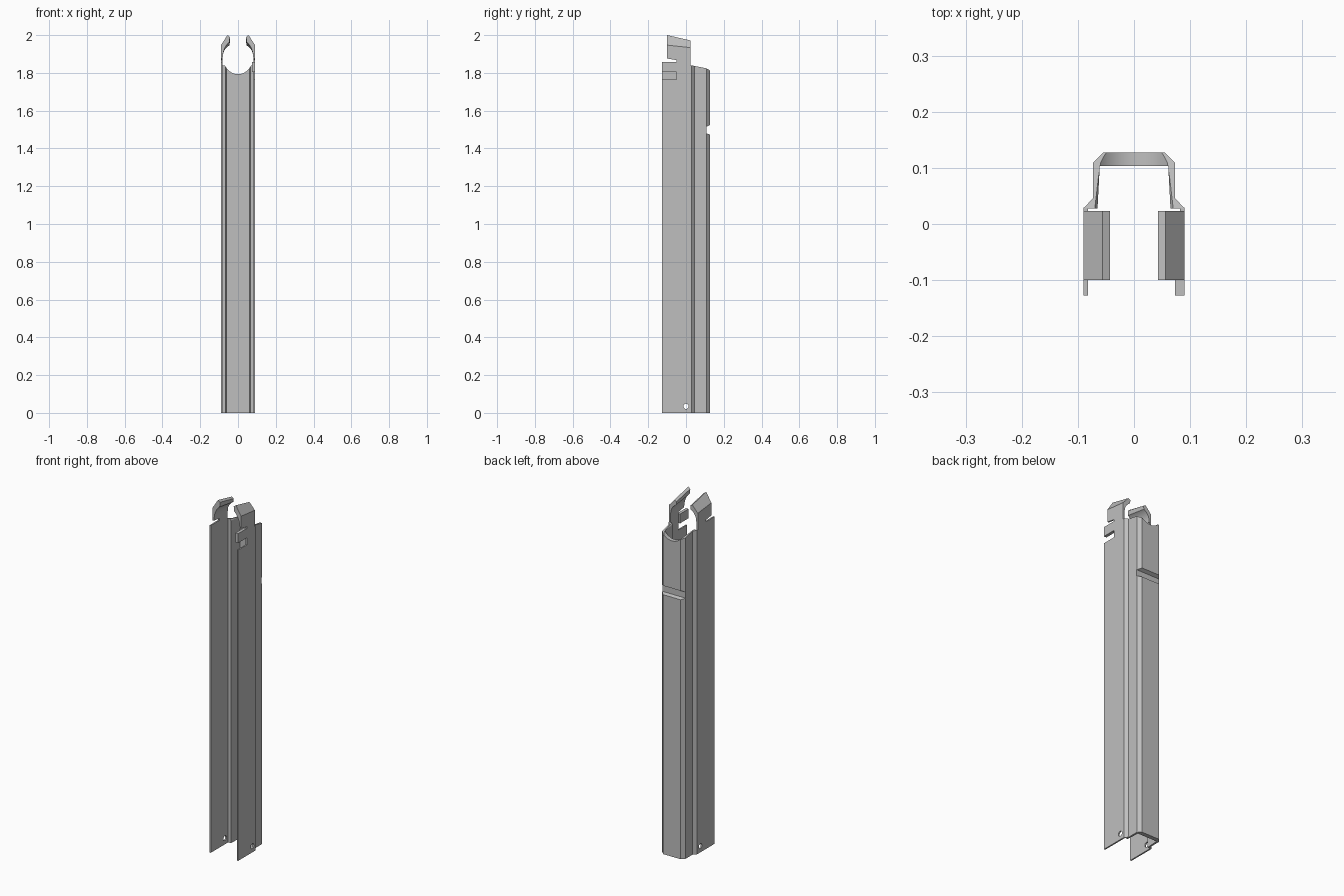
import bpy, bmesh, math
from mathutils import Vector

old = bpy.data.objects.get("Cube")
if old:
    bpy.data.objects.remove(old, do_unlink=True)

grey = bpy.data.materials.new("plain_grey")
grey.use_nodes = True
colour = (0.52, 0.52, 0.52, 1)
grey.diffuse_color = colour
grey.node_tree.nodes["Principled BSDF"].inputs["Base Color"].default_value = colour


def prism(name, profile, axis, low, high, shape=None):
    """Extrude a 2D profile along an axis; shape may move each vertex."""
    place = {"x": lambda a, b, t: (t, a, b),
             "y": lambda a, b, t: (a, t, b),
             "z": lambda a, b, t: (a, b, t)}[axis]
    bm = bmesh.new()
    ends = [[bm.verts.new(place(a, b, t)) for a, b in profile] for t in (low, high)]
    for ring in ends:
        bm.faces.new(ring)
    n = len(profile)
    for i in range(n):
        j = (i + 1) % n
        bm.faces.new((ends[0][i], ends[0][j], ends[1][j], ends[1][i]))
    if shape:
        for v in bm.verts:
            shape(v.co)
    bmesh.ops.recalc_face_normals(bm, faces=bm.faces)
    mesh = bpy.data.meshes.new(name)
    bm.to_mesh(mesh)
    bm.free()
    mesh.materials.append(grey)
    obj = bpy.data.objects.new(name, mesh)
    bpy.context.collection.objects.link(obj)
    return obj


def ellipse(ca, cb, ra, rb, n=48):
    return [(ca + ra * math.cos(math.tau * i / n), cb + rb * math.sin(math.tau * i / n))
            for i in range(n)]


def rect(a0, b0, a1, b1):
    return [(a0, b0), (a1, b0), (a1, b1), (a0, b1)]


def activate(obj):
    bpy.ops.object.select_all(action="DESELECT")
    obj.select_set(True)
    bpy.context.view_layer.objects.active = obj


def cut(obj, cutter):
    mod = obj.modifiers.new("cut", "BOOLEAN")
    mod.operation, mod.solver, mod.object = "DIFFERENCE", "EXACT", cutter
    activate(obj)
    bpy.ops.object.modifier_apply(modifier=mod.name)
    bpy.data.objects.remove(cutter, do_unlink=True)


# Back channel: bent sheet with a sloping top
half = [(0.055, 0.127), (0.073, 0.109), (0.073, 0.046), (0.09, 0.028),
        (0.065, 0.028), (0.061, 0.103)]
section = half + [(-x, y) for x, y in reversed(half)]


def slope_top(co):
    if co.z > 1:
        co.z -= 0.2 * (co.y - 0.028) + max(0, co.y - 0.109) * 0.4


channel = prism("back_channel", section, "z", 0, 1.84, slope_top)
cut(channel, prism("saddle_cutter", ellipse(0, 1.885, 0.08, 0.092), "y", 0, 0.2))
cut(channel, prism("groove_cutter", [(0.108, 1.48), (0.108, 1.515), (0.15, 1.535),
                                     (0.15, 1.465)], "x", -0.2, 0.2))

# Side plates: the left one has an extra slot below its tongue
lower = [(-0.127, 0), (0.029, 0), (0.029, 1.838), (0.023, 1.838), (0.023, 1.887),
         (-0.1, 1.887), (-0.1, 1.876), (-0.05, 1.868), (-0.05, 1.858), (-0.127, 1.858)]
slot = [(-0.127, 1.805), (-0.05, 1.805), (-0.05, 1.765), (-0.127, 1.765)]
for name, side, profile in (("left", 1, lower + slot), ("right", -1, lower)):
    a, b = sorted((side * 0.082, side * 0.09))
    plate = prism(name + "_side_plate", profile, "x", a, b)
    cut(plate, prism("hole_cutter", ellipse(0, 0.035, 0.014, 0.014, 24), "x", -0.2, 0.2))

    # Curved hook rising from the plate, lower towards the back
    start = math.acos(0.045 / 0.08)
    arc = [(0.08 * math.cos(start * (1 - i / 12)), 1.885 + 0.095 * math.sin(start * (1 - i / 12)))
           for i in range(13)]
    outer = [(0.09, 1.885), (0.09, 1.947), (0.056, 2.0), (0.043, 1.99)]

    def droop(co):
        if co.y > 0:
            co.z -= max(0, co.z - 1.9) * 0.28

    hook = prism(name + "_hook", [(side * x, z) for x, z in outer + arc],
                 "y", -0.1, 0.023, droop)
    activate(hook)
    bpy.ops.object.shade_smooth_by_angle(angle=math.radians(25))

# Thickened tongue on the left plate
prism("left_tongue_pad", rect(-0.127, 1.805, -0.05, 1.858), "x", 0.073, 0.083)

activate(channel)
bpy.ops.object.shade_smooth_by_angle(angle=math.radians(25))
